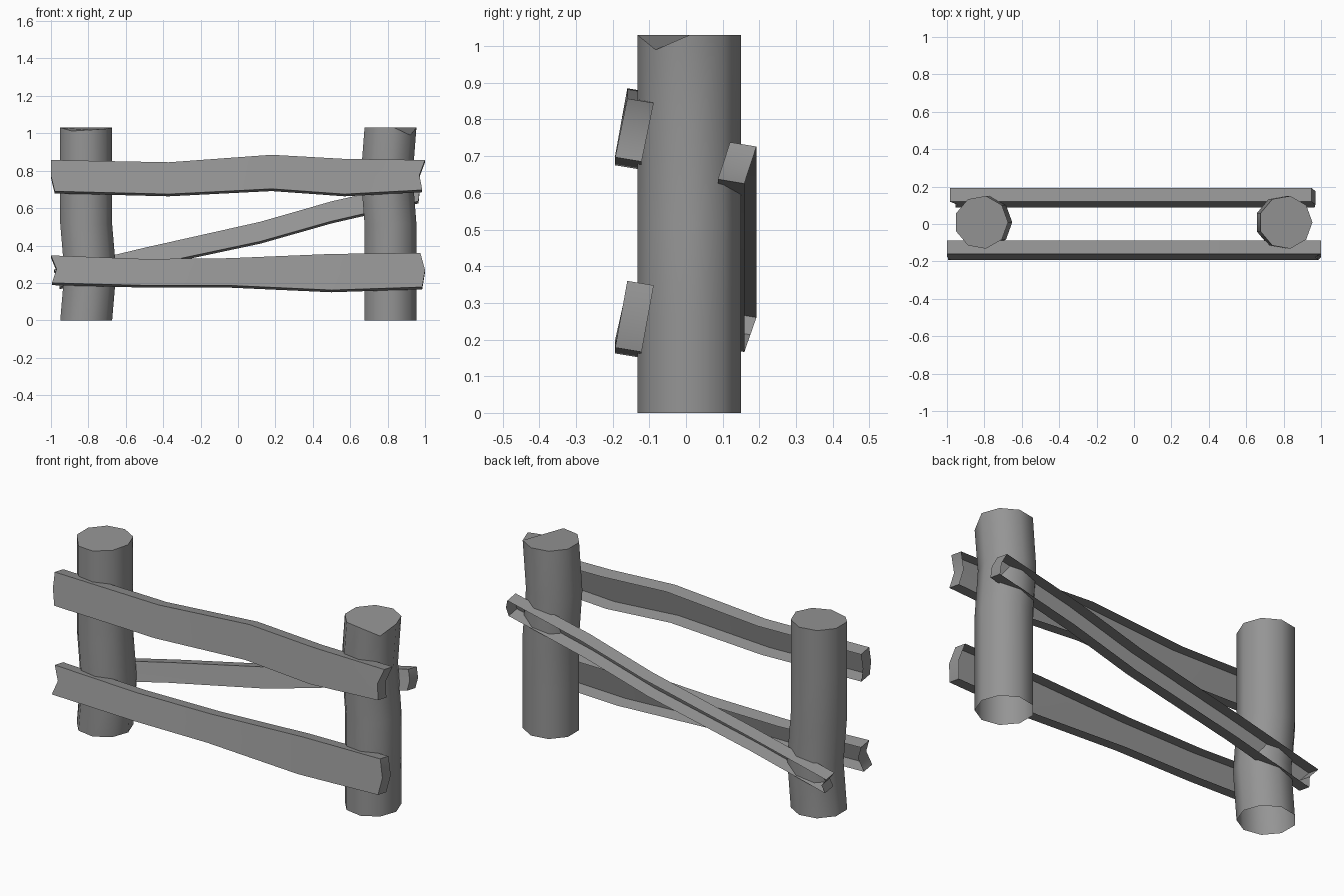
import bpy, math

if "Cube" in bpy.data.objects:
    bpy.data.objects.remove(bpy.data.objects["Cube"])

# weathered dark grey
wood = bpy.data.materials.new("dark_grey_wood")
wood.diffuse_color = (0.3, 0.3, 0.3, 1)
wood.use_nodes = True
wood.node_tree.nodes["Principled BSDF"].inputs["Base Color"].default_value = wood.diffuse_color


def make(name, verts, faces):
    mesh = bpy.data.meshes.new(name)
    mesh.from_pydata(verts, [], faces)
    mesh.materials.append(wood)
    ob = bpy.data.objects.new(name, mesh)
    bpy.context.collection.objects.link(ob)
    bpy.ops.object.select_all(action='DESELECT')
    ob.select_set(True)
    bpy.context.view_layer.objects.active = ob
    bpy.ops.object.shade_smooth_by_angle(angle=math.radians(45))
    return ob


def skin(rings, n, skip=()):
    # side quads between successive rings of n points
    return [(r * n + i, r * n + (i + 1) % n, (r + 1) * n + (i + 1) % n, (r + 1) * n + i)
            for r in range(rings - 1) for i in range(n) if i not in skip]


def post(name, cx, offsets, chips):
    # nine-sided log, open underneath, with chipped top corners
    n, r = 9, 0.143
    last = len(offsets) - 1
    verts = []
    for k, dx in enumerate(offsets):
        for i in range(n):
            a = 2 * math.pi * i / n
            dip = chips.get(i, 0) if k == last else 0
            verts.append((cx + dx + r * math.cos(a), 0.009 + r * math.sin(a),
                          1.03 * k / last - dip))
    faces = skin(len(offsets), n)
    faces.append(tuple(range(len(verts) - n, len(verts))))
    make(name, verts, faces)


def rail(name, y, stations):
    # leaning plank, open at the back; station = x top, x middle, x bottom, z top, z bottom
    # y = front edge at the bottom; the top leans back by 0.033
    lean, thick, drop = 0.033, 0.072, 0.012
    verts = []
    for xt, xm, xb, zt, zb in stations:
        zm = (zt + zb) / 2
        verts += [(xb, y, zb), (xb, y + thick, zb - drop),
                  (xm, y + lean / 2 + thick, zm - drop),
                  (xt, y + lean + thick, zt - drop),
                  (xt, y + lean, zt), (xm, y + lean / 2, zm)]
    n = 6
    # rings run the other way round, so flip the side faces outward
    faces = [f[::-1] for f in skin(len(stations), n, skip=(1, 2))]
    b = len(verts) - n
    faces += [(5, 2, 1, 0), (4, 3, 2, 5),
              (b, b + 1, b + 2, b + 5), (b + 5, b + 2, b + 3, b + 4)]
    make(name, verts, faces)


def mid(x, zt, zb):
    return (x, x, x, zt, zb)


# posts
post("left_post", -0.816, [0, 0.022, 0, 0, 0], {6: 0.018, 7: 0.012, 8: 0.006})
post("right_post", 0.811, [0, 0, 0, -0.02, 0], {8: 0.04})

# front rails
rail("upper_front_rail", -0.193, [
    (-1.0, -1.0, -0.98, 0.857, 0.69), mid(-0.37, 0.845, 0.675),
    mid(0.18, 0.885, 0.703), mid(0.57, 0.863, 0.675),
    (1.0, 0.97, 0.985, 0.857, 0.697)])
rail("lower_front_rail", -0.193, [
    (-1.0, -0.97, -0.995, 0.347, 0.2), mid(-0.5, 0.328, 0.187),
    mid(-0.05, 0.332, 0.187), mid(0.5, 0.355, 0.162),
    (0.975, 1.0, 0.985, 0.36, 0.178)])

# sloping brace behind
rail("diagonal_back_rail", 0.087, [
    (-0.985, -0.945, -0.955, 0.272, 0.178), mid(-0.5, 0.388, 0.29),
    mid(0.12, 0.527, 0.422), mid(0.5, 0.636, 0.53),
    (0.95, 0.97, 0.965, 0.738, 0.637)])
